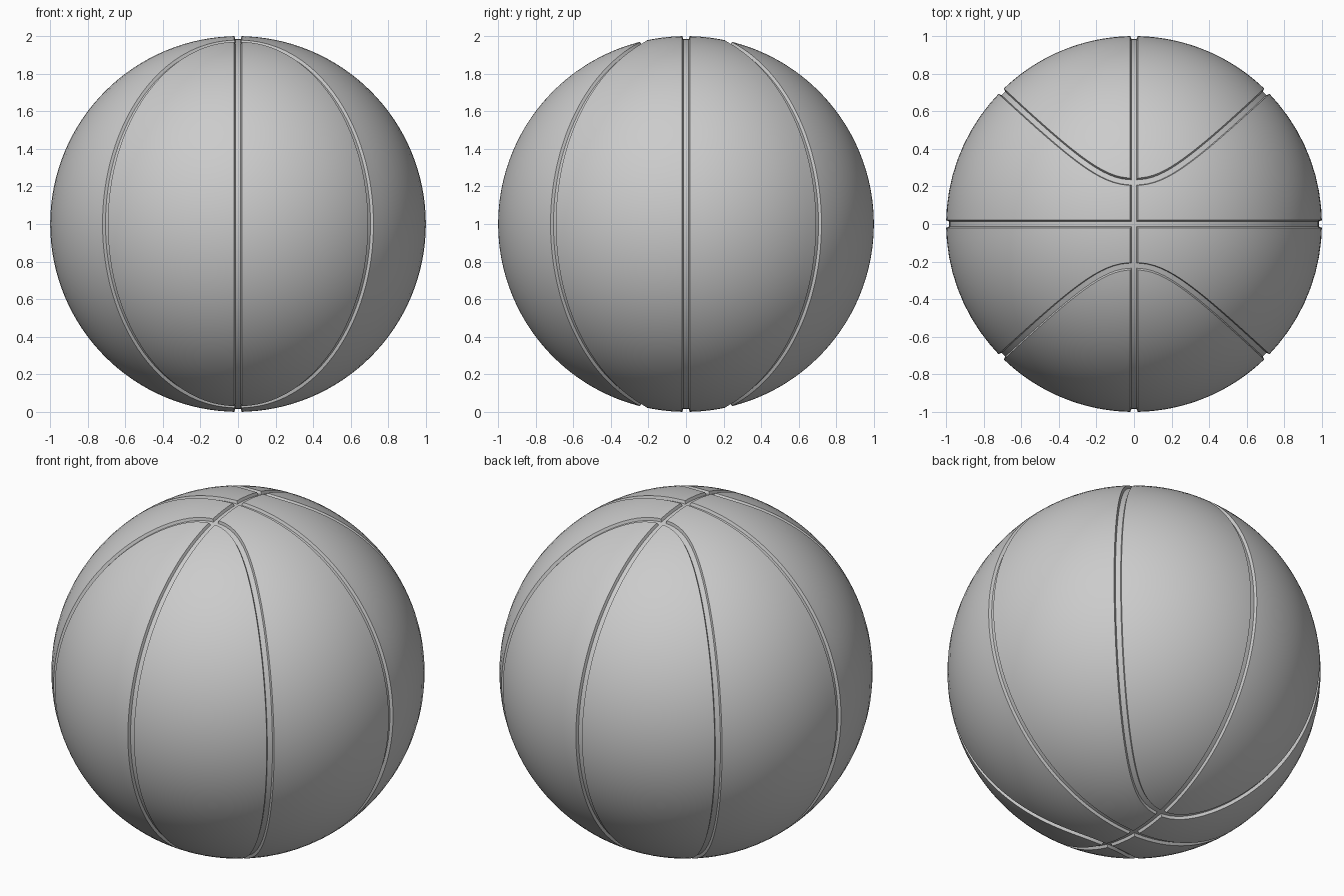
import bpy, bmesh
from math import cos, sin, pi
from mathutils import Vector

if "Cube" in bpy.data.objects:
    bpy.data.objects.remove(bpy.data.objects["Cube"])

N, M = 16, 9            # grid steps: half seam length, seam-to-seam width
TIP = 0.225             # distance of the curved seam from the pole
HALF_W, SLOPE, DEPTH = 0.02, 0.006, 0.016
S = 0.5 ** 0.5
P = 2.3


def seam(t):
    """Curved seam in one octant: equator at 45 degrees (t=0) to the tip (t=1)."""
    x = S * cos(t * pi / 2) if t < 1 else 0.0
    y = (TIP ** P + (S ** P - TIP ** P) * (x / S) ** P) ** (1 / P)
    return Vector((x, y, max(0.0, 1 - x * x - y * y) ** 0.5))


def arc(a, b):
    """Great-circle edge between two unit vectors."""
    ang = a.angle(b)
    return lambda t: (a * sin((1 - t) * ang) + b * sin(t * ang)) / sin(ang)


def part(f, a, b):
    return lambda t: f(a + (b - a) * t)


def patch(bm, bottom, top, left, right, nu, nv, panel, sign):
    """Coons patch pushed onto the sphere, mirrored by sign."""
    grid = []
    for j in range(nv + 1):
        v = j / nv
        row = []
        for i in range(nu + 1):
            u = i / nu
            p = (bottom(u) * (1 - v) + top(u) * v + left(v) * (1 - u) + right(v) * u
                 - bottom(0) * (1 - u) * (1 - v) - bottom(1) * u * (1 - v)
                 - top(0) * (1 - u) * v - top(1) * u * v).normalized()
            row.append(bm.verts.new([c * s for c, s in zip(p, sign)]))
        grid.append(row)
    for j in range(nv):
        for i in range(nu):
            f = bm.faces.new((grid[j][i], grid[j][i + 1], grid[j + 1][i + 1], grid[j + 1][i]))
            f.material_index = panel


bm = bmesh.new()
X, Y, Z = Vector((1, 0, 0)), Vector((0, 1, 0)), Vector((0, 0, 1))
A, Q = seam(0), seam(1)
mid_eq, mid_seam, mid_x = arc(A, Y)(.5), seam(.5), arc(Q, Y)(.5)
C = (mid_eq + mid_seam + mid_x).normalized()
eq, side = arc(A, Y), arc(Y, Q)

for sx in (1, -1):
    for sy in (1, -1):
        for sz in (1, -1):
            s = (sx, sy, sz)
            # panel between the straight seam and the curved seam
            patch(bm, arc(X, A), arc(Z, Q), arc(X, Z), seam, M, 2 * N, 0, s)
            # lens panel: three-cornered, split into three quads
            patch(bm, part(eq, 0, .5), arc(mid_seam, C), part(seam, 0, .5), arc(mid_eq, C), N, N, 1, s)
            patch(bm, part(side, 0, .5), arc(mid_eq, C), part(eq, 1, .5), arc(mid_x, C), N, N, 1, s)
            patch(bm, part(seam, 1, .5), arc(mid_x, C), part(side, 1, .5), arc(mid_seam, C), N, N, 1, s)

bmesh.ops.remove_doubles(bm, verts=bm.verts[:], dist=1e-4)
bmesh.ops.recalc_face_normals(bm, faces=bm.faces[:])


# seam edges: the two vertical planes plus the border between panel kinds
def is_seam(e):
    flat = any(all(abs(v.co[k]) < 1e-4 for v in e.verts) for k in (0, 1))
    return flat or len({f.material_index for f in e.link_faces}) > 1


seams = [e for e in bm.edges if is_seam(e)]
strip = bmesh.ops.bevel(bm, geom=seams, offset=HALF_W, offset_type='OFFSET', segments=1,
                        profile=0.5, affect='EDGES', clamp_overlap=False)['faces']
for v in bm.verts:
    v.co.normalize()

# sink the strips into grooves with sloped walls
bmesh.ops.inset_region(bm, faces=strip, thickness=SLOPE, depth=0, use_even_offset=True)
for v in {v for f in strip for v in f.verts}:
    v.co = v.co.normalized() * (1 - DEPTH)

for f in bm.faces:
    f.material_index = 0
for v in bm.verts:
    v.co.z += 1
bmesh.ops.recalc_face_normals(bm, faces=bm.faces[:])

me = bpy.data.meshes.new("ball")
bm.to_mesh(me)
bm.free()
ball = bpy.data.objects.new("ball", me)
bpy.context.collection.objects.link(ball)
bpy.context.view_layer.objects.active = ball
ball.select_set(True)
bpy.ops.object.shade_smooth_by_angle(angle=0.5)
